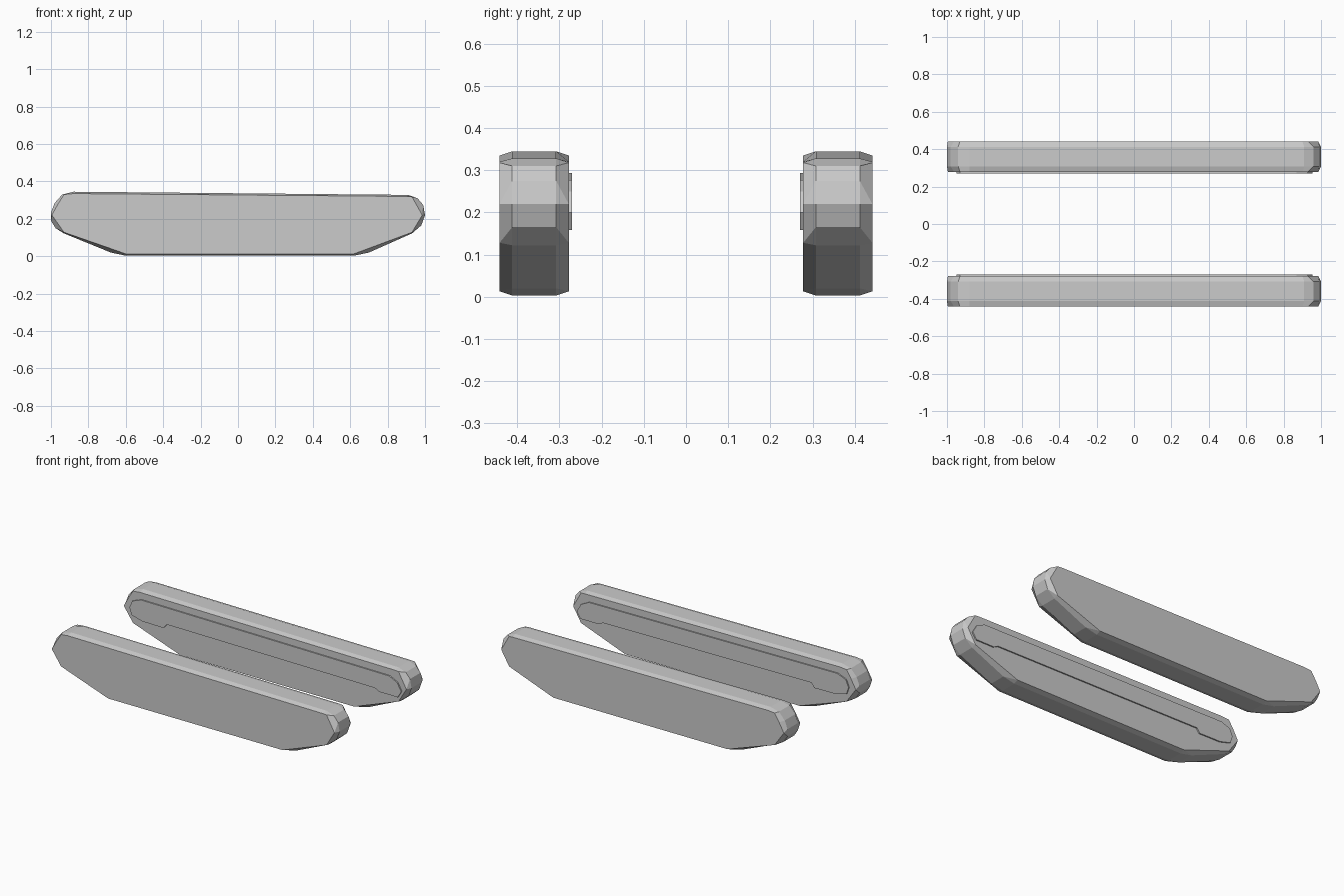
import bpy, bmesh

if "Cube" in bpy.data.objects:
    bpy.data.objects.remove(bpy.data.objects["Cube"])

# Side profile of the track (x, z) paired with the flat side-face outline
RIM = [(-0.88, .345), (-0.94, .33), (-0.98, .285), (-1.0, .235), (-1.0, .19),
       (-0.975, .15), (-0.93, .122), (-0.68, .02), (-0.6, .003), (0.62, .003),
       (0.70, .02), (0.93, .122), (0.98, .165), (1.0, .22), (0.99, .275),
       (0.96, .31), (0.91, .328)]
FACE = [(-0.88, .335), (-0.93, .33), (-0.962, .28), (-0.995, .22), (-0.995, .22),
        (-0.93, .128), (-0.93, .128), (-0.6, .013), (-0.6, .013), (0.62, .013),
        (0.62, .013), (0.93, .128), (0.93, .128), (0.985, .22), (0.985, .22),
        (0.93, .318), (0.90, .32)]
# Raised plate on the inner side, stepped near both ends
PLATE = [(-0.87, .293), (-0.93, .27), (-0.95, .225), (-0.935, .18), (-0.86, .16),
         (-0.71, .158), (-0.69, .186), (0.77, .174), (0.80, .158), (0.93, .158),
         (0.955, .20), (0.925, .25), (0.87, .277)]


def loft(name, sections, side):
    """Closed solid through (y, outline) sections; side mirrors it across y."""
    bm = bmesh.new()
    loops = [[bm.verts.new((x, side * y, z)) for x, z in pts] for y, pts in sections]
    n = len(loops[0])
    for a, b in zip(loops, loops[1:]):
        for i in range(n):
            j = (i + 1) % n
            bm.faces.new((a[i], a[j], b[j], b[i]))
    bm.faces.new(loops[0])
    bm.faces.new(loops[-1])
    bmesh.ops.remove_doubles(bm, verts=bm.verts, dist=0.0005)
    bmesh.ops.recalc_face_normals(bm, faces=bm.faces)
    mesh = bpy.data.meshes.new(name)
    bm.to_mesh(mesh)
    bm.free()
    obj = bpy.data.objects.new(name, mesh)
    bpy.context.collection.objects.link(obj)
    return obj


for label, side in (("front", -1), ("back", 1)):
    # Chamfered track body
    loft(label + "_track",
         [(.278, FACE), (.308, RIM), (.412, RIM), (.442, FACE)], side)
    # Thin inner plate
    loft(label + "_inner_plate", [(.27, PLATE), (.285, PLATE)], side)
